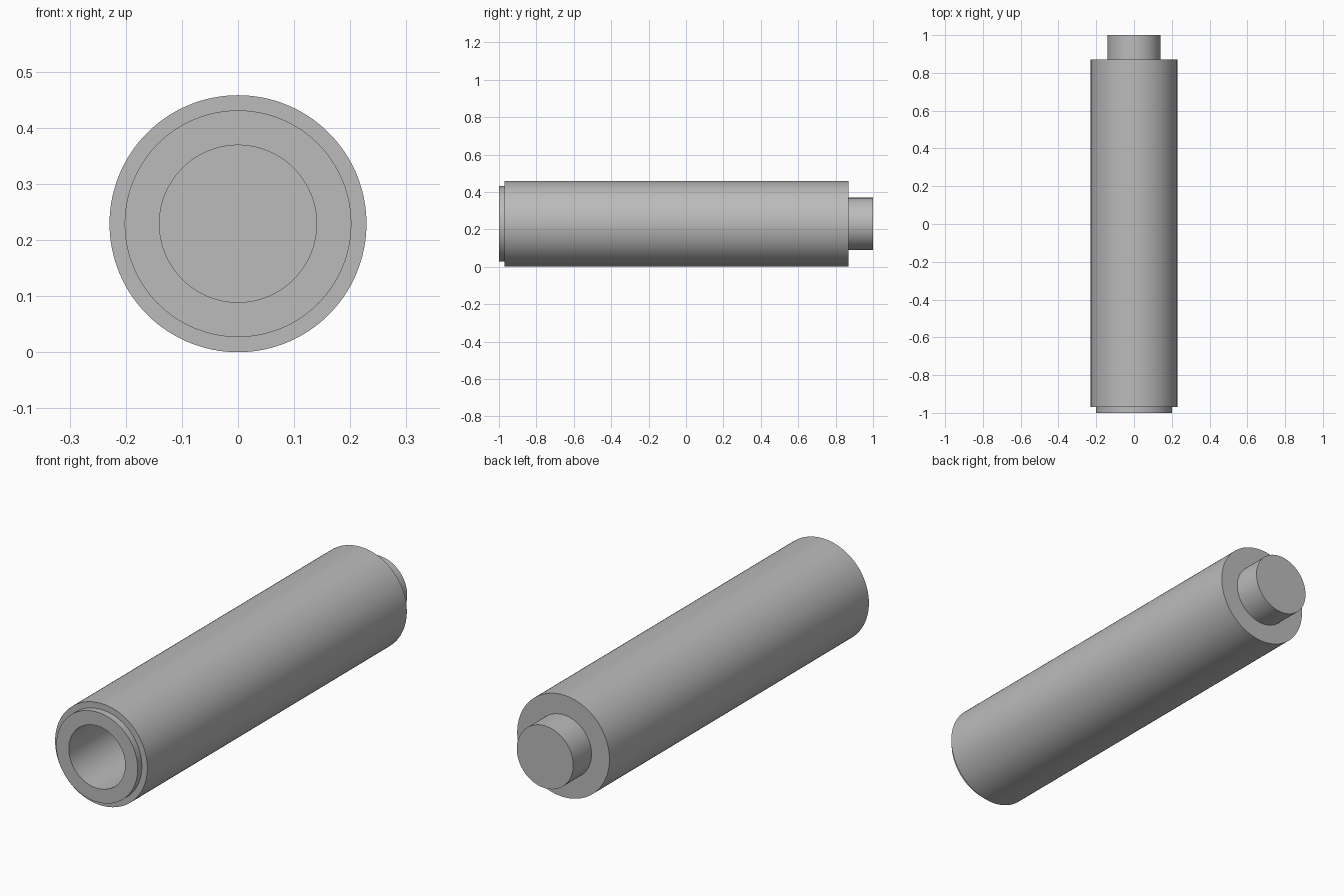
import bpy, bmesh, math
from mathutils import Matrix, Vector

cube = bpy.data.objects.get("Cube")
if cube:
    bpy.data.objects.remove(cube, do_unlink=True)

RADIUS = 0.229
SEGMENTS = 128

grey = bpy.data.materials.new("plain grey")
grey.use_nodes = True
colour = (0.5, 0.5, 0.5, 1)
grey.diffuse_color = colour
grey.node_tree.nodes["Principled BSDF"].inputs["Base Color"].default_value = colour

# Outline as (radius, y): bore floor, bore, front lip, barrel, rear peg
profile = [(0, 0.74), (0.14, 0.74), (0.14, -1), (0.202, -1), (0.202, -0.97),
           (RADIUS, -0.97), (RADIUS, 0.87), (0.14, 0.87), (0.14, 1), (0, 1)]

# Spin the outline around the long axis
bm = bmesh.new()
verts = [bm.verts.new((r, y, 0)) for r, y in profile]
edges = [bm.edges.new(pair) for pair in zip(verts, verts[1:])]
bmesh.ops.spin(bm, geom=verts + edges, cent=(0, 0, 0), axis=(0, 1, 0),
               angle=math.tau, steps=SEGMENTS, use_merge=True)
bmesh.ops.remove_doubles(bm, verts=bm.verts, dist=0.0001)
bmesh.ops.recalc_face_normals(bm, faces=bm.faces)
bmesh.ops.translate(bm, verts=bm.verts, vec=(0, 0, RADIUS))

mesh = bpy.data.meshes.new("hollow_rod")
bm.to_mesh(mesh)
bm.free()
mesh.materials.append(grey)
rod = bpy.data.objects.new("hollow_rod", mesh)
bpy.context.collection.objects.link(rod)

# Smooth round walls, crisp steps
bpy.context.view_layer.objects.active = rod
rod.select_set(True)
bpy.ops.object.shade_smooth_by_angle(angle=math.radians(30))
